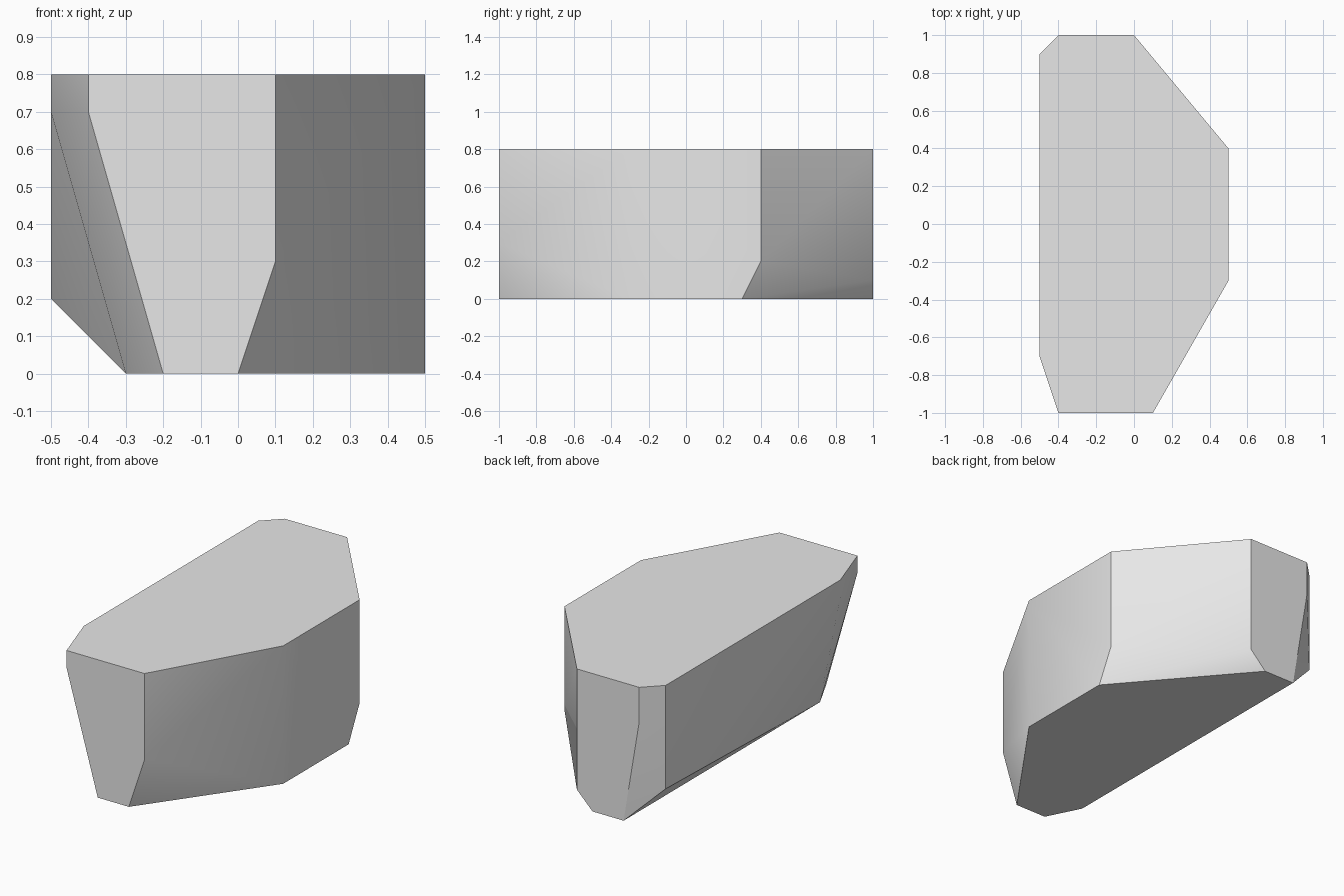
import bpy
import bmesh
from math import radians

default = bpy.data.objects.get("Cube")
if default:
    bpy.data.objects.remove(default, do_unlink=True)

HEIGHT = 0.8

# Wall corners, counter-clockwise: x, y, height where the undercut starts
corners = [
    (-0.4, -1.0, 0.7), (0.1, -1.0, 0.3), (0.5, -0.3, 0.0), (0.5, 0.4, 0.2),
    (0.0, 1.0, 0.1), (-0.4, 1.0, 0.6), (-0.5, 0.9, 0.2), (-0.5, -0.7, 0.7),
]
# Footprint on the ground
foot = [(-0.2, -1.0), (0.0, -1.0), (0.5, -0.3), (0.5, 0.3),
        (-0.1, 1.0), (-0.3, 1.0), (-0.3, -0.8)]

points = {(x, y, HEIGHT) for x, y, z in corners}
points |= set(corners)
points |= {(x, y, 0.0) for x, y in foot}

# Stone body: the convex skin around the three rings, with flat areas merged
bm = bmesh.new()
for p in sorted(points):
    bm.verts.new(p)
bmesh.ops.convex_hull(bm, input=bm.verts[:])
bmesh.ops.dissolve_limit(bm, angle_limit=radians(0.2), verts=bm.verts[:],
                         edges=bm.edges[:])
bmesh.ops.recalc_face_normals(bm, faces=bm.faces[:])
mesh = bpy.data.meshes.new("rock")
bm.to_mesh(mesh)
bm.free()

rock = bpy.data.objects.new("rock", mesh)
bpy.context.collection.objects.link(rock)

# Plain grey stone
stone = bpy.data.materials.new("stone_grey")
stone.use_nodes = True
grey = (0.8, 0.8, 0.8, 1.0)
stone.diffuse_color = grey
stone.node_tree.nodes["Principled BSDF"].inputs["Base Color"].default_value = grey
mesh.materials.append(stone)

# Soft shading across shallow edges, crisp elsewhere
bpy.ops.object.select_all(action='DESELECT')
rock.select_set(True)
bpy.context.view_layer.objects.active = rock
bpy.ops.object.shade_smooth_by_angle(angle=radians(30))
